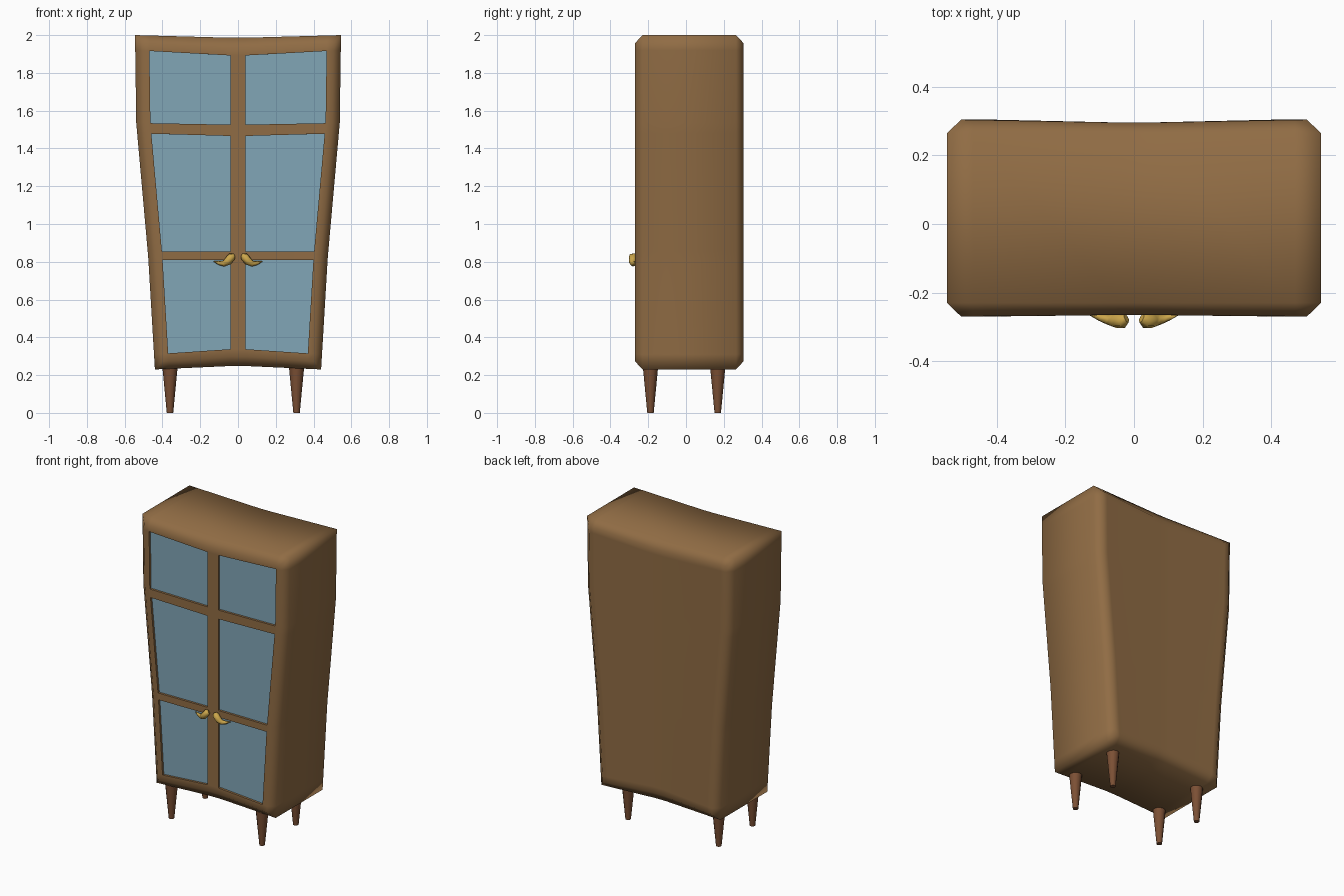
import bpy
import bmesh
from mathutils import Vector

cube = bpy.data.objects.get("Cube")
if cube:
    bpy.data.objects.remove(cube, do_unlink=True)


def material(name, rgb):
    mat = bpy.data.materials.new(name)
    mat.use_nodes = True
    mat.diffuse_color = (*rgb, 1)
    bsdf = next(n for n in mat.node_tree.nodes if n.type == "BSDF_PRINCIPLED")
    bsdf.inputs["Base Color"].default_value = (*rgb, 1)
    bsdf.inputs["Roughness"].default_value = 0.7
    return mat


WOOD = material("brown wood", (0.28, 0.15, 0.058))
GLASS = material("blue glass", (0.22, 0.38, 0.47))
LEG = material("dark red wood", (0.2, 0.08, 0.035))
GOLD = material("gold", (0.6, 0.38, 0.07))

# Cabinet measurements: half width by height, frame rows and their sag at the centre
PROFILE = [(0.23, 0.44), (0.82, 0.475), (1.55, 0.54), (2.0, 0.545)]
ROWS = [0.27, 0.31, 0.81, 0.855, 1.48, 1.535, 1.92, 1.96]
SAG = [0.03, 0.03, 0, 0, -0.015, -0.01, -0.03, -0.03]
BEVEL, FRAME, STILE = 0.04, 0.075, 0.04
COLS = 6


def half_width(z):
    for (z0, w0), (z1, w1) in zip(PROFILE, PROFILE[1:]):
        if z <= z1:
            return w0 + (w1 - w0) * (z - z0) / (z1 - z0)
    return PROFILE[-1][1]


def cabinet_point(col, row, y, bow, rim):
    """Point of a front/back panel, or of the wider rim around it."""
    z, sag = ROWS[row], SAG[row]
    if rim and row == 0:
        z, sag = 0.23, 0.02
    if rim and row == len(ROWS) - 1:
        z, sag = 2.0, -0.015
    half = half_width(z)
    steps = [half if rim else half - BEVEL, half - FRAME, STILE]
    x = -steps[col] if col < 3 else steps[COLS - 1 - col]
    centre = 1 - abs(x) / half
    return Vector((x, y + bow * centre, z + sag * centre))


# Cabinet body: two gridded panels joined through bevelled rims
bm = bmesh.new()
last = len(ROWS) - 1
border = ([(c, 0) for c in range(COLS)]
          + [(COLS - 1, r) for r in range(1, last)]
          + [(c, last) for c in reversed(range(COLS))]
          + [(0, r) for r in range(last - 1, 0, -1)])


def panel(y, bow):
    verts = {(c, r): bm.verts.new(cabinet_point(c, r, y, bow, False))
             for c in range(COLS) for r in range(len(ROWS))}
    faces = {(c, r): bm.faces.new([verts[c, r], verts[c + 1, r],
                                   verts[c + 1, r + 1], verts[c, r + 1]])
             for c in range(COLS - 1) for r in range(last)}
    return [verts[key] for key in border], faces


def rim(y):
    return [bm.verts.new(cabinet_point(c, r, y, 0, True)) for c, r in border]


front_loop, front_faces = panel(-0.27, 0.005)
back_loop, _ = panel(0.305, -0.01)
loops = [front_loop, rim(-0.23), rim(0.265), back_loop]
for a, b in zip(loops, loops[1:]):
    for i in range(len(border)):
        j = (i + 1) % len(border)
        bm.faces.new([a[i], a[j], b[j], b[i]])
bmesh.ops.recalc_face_normals(bm, faces=bm.faces[:])
for face in bm.faces:
    face.smooth = True

# Recessed window panes
panes = [front_faces[c, r] for c in (1, 3) for r in (1, 3, 5)]
reveal = bmesh.ops.inset_individual(bm, faces=panes, thickness=0.0, depth=-0.015)
for face in reveal["faces"]:
    face.smooth = False
    for edge in face.edges:
        edge.smooth = False
for face in panes:
    face.smooth = False
    face.material_index = 1

mesh = bpy.data.meshes.new("cabinet_body")
bm.to_mesh(mesh)
bm.free()
mesh.materials.append(WOOD)
mesh.materials.append(GLASS)
bpy.context.collection.objects.link(bpy.data.objects.new("cabinet_body", mesh))

# Tapered legs
for side, x in (("right", -0.36), ("left", 0.31)):
    for end, y in (("front", -0.188), ("back", 0.168)):
        bpy.ops.mesh.primitive_cone_add(vertices=12, radius1=0.017, radius2=0.041,
                                        depth=0.25, location=(x, y, 0.125))
        leg = bpy.context.object
        leg.name = f"{end}_{side}_leg"
        leg.data.materials.append(LEG)
        bpy.ops.object.shade_smooth_by_angle()

# Curled door handles, thick at the inner end and pointed at the outer end
HANDLE = [(0.022, -0.275, 0.832, 0.6), (0.034, -0.281, 0.826, 1), (0.055, -0.282, 0.802, 0.95),
          (0.075, -0.279, 0.79, 0.7), (0.1, -0.273, 0.793, 0.45), (0.128, -0.265, 0.802, 0.1)]
for side, sign in (("right", -1), ("left", 1)):
    curve = bpy.data.curves.new(f"{side}_handle", "CURVE")
    curve.dimensions = "3D"
    curve.bevel_depth = 0.023
    curve.bevel_resolution = 1
    curve.use_fill_caps = True
    spline = curve.splines.new("POLY")
    spline.points.add(len(HANDLE) - 1)
    for point, (x, y, z, radius) in zip(spline.points, HANDLE):
        point.co = (sign * x, y, z, 1)
        point.radius = radius
    spline.use_smooth = True
    curve.materials.append(GOLD)
    bpy.context.collection.objects.link(bpy.data.objects.new(f"{side}_handle", curve))
